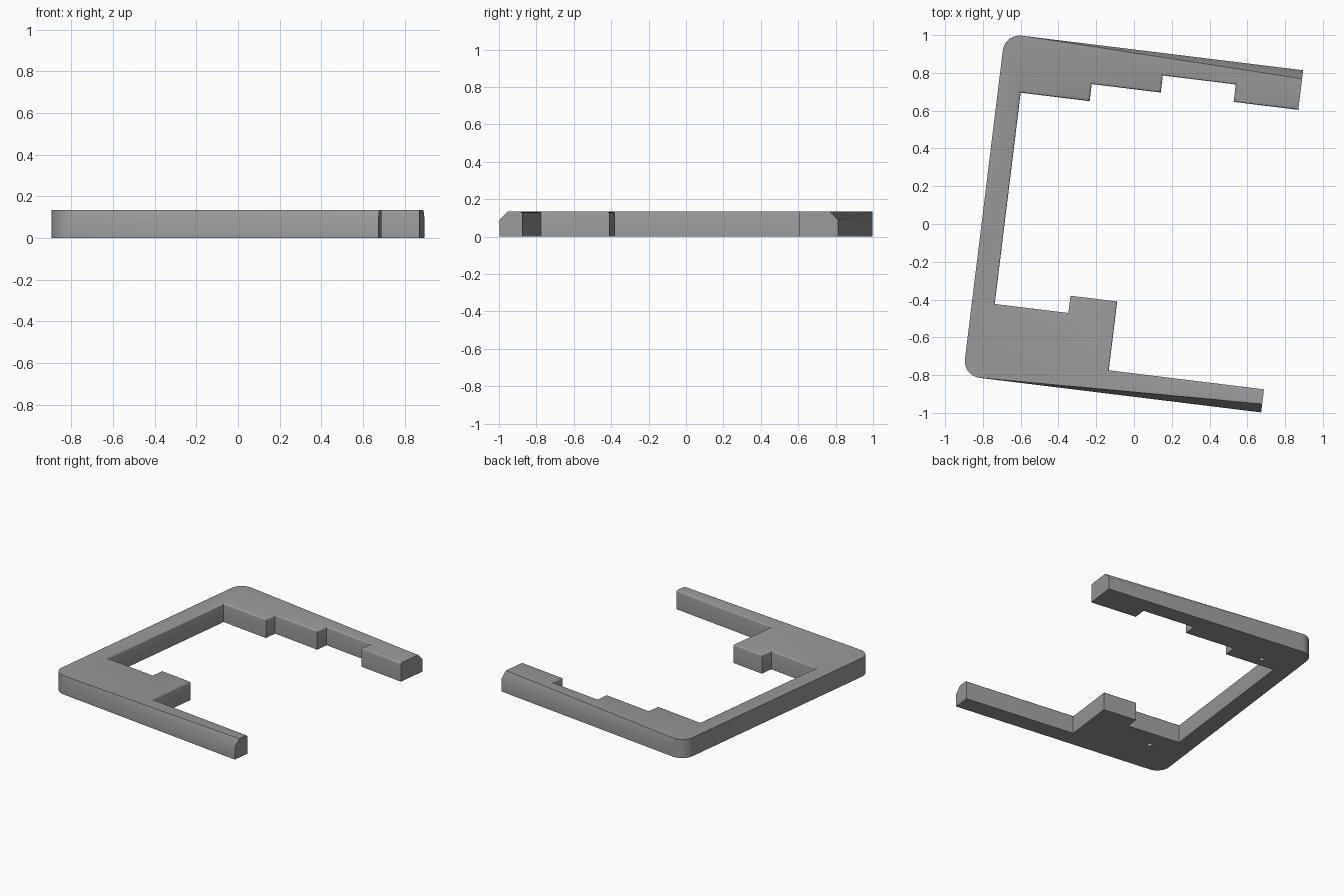
import bpy, bmesh, math
from mathutils import Matrix, Vector

if "Cube" in bpy.data.objects:
    bpy.data.objects.remove(bpy.data.objects["Cube"])

HEIGHT = 0.134
CHAMFER = 0.045
FILLET = 0.012
TILT = Matrix.Rotation(math.radians(-7), 4, 'Z')

grey = bpy.data.materials.new("grey")
grey.diffuse_color = (0.32, 0.32, 0.32, 1)
grey.use_nodes = True
grey.node_tree.nodes["Principled BSDF"].inputs["Base Color"].default_value = grey.diffuse_color

# Bracket outline in its own untilted frame: outer side first, then the stepped inner side
outer = [(0.786, 0.92), (-0.805, 0.92), (-0.805, -0.905), (0.786, -0.905)]
inner = [(0.786, -0.782), (-0.042, -0.782), (-0.042, -0.415), (-0.291, -0.415),
         (-0.291, -0.507), (-0.684, -0.507), (-0.684, 0.62), (-0.316, 0.62),
         (-0.316, 0.711), (0.052, 0.711), (0.052, 0.802), (0.441, 0.802),
         (0.441, 0.709), (0.786, 0.709)]

# Round the two outer corners
RADIUS = 0.09
def corner(cx, cy, start):
    return [(cx + RADIUS * math.cos(math.radians(start + 9 * i)),
             cy + RADIUS * math.sin(math.radians(start + 9 * i))) for i in range(11)]

outline = ([outer[0]] + corner(-0.805 + RADIUS, 0.92 - RADIUS, 90)
           + corner(-0.805 + RADIUS, -0.905 + RADIUS, 180) + [outer[3]])
n_outer = len(outline)
outline += inner
n = len(outline)

# Extruded bracket body
bm = bmesh.new()
low = [bm.verts.new((x, y, 0)) for x, y in outline]
high = [bm.verts.new((x, y, HEIGHT)) for x, y in outline]
bm.faces.new(low[::-1])
bm.faces.new(high)
for i in range(n):
    j = (i + 1) % n
    bm.faces.new((low[i], low[j], high[j], high[i]))

def top_edges(first, last):
    return [bm.edges.get((high[i], high[i + 1])) for i in range(first, last)]

# Wide chamfer on the outer rim, small fillet on the inner rim
rim, lip = top_edges(0, n_outer - 1), top_edges(n_outer, n - 1)
bmesh.ops.bevel(bm, geom=rim, offset=CHAMFER, offset_type='OFFSET', segments=1,
                affect='EDGES', clamp_overlap=False)
bmesh.ops.bevel(bm, geom=lip, offset=FILLET, offset_type='OFFSET', segments=3,
                profile=0.5, affect='EDGES', clamp_overlap=False)
bmesh.ops.recalc_face_normals(bm, faces=bm.faces)

# Tilt and centre
bmesh.ops.transform(bm, matrix=TILT, verts=bm.verts)
xs = [v.co.x for v in bm.verts]
ys = [v.co.y for v in bm.verts]
shift = Vector((-(min(xs) + max(xs)) / 2, -(min(ys) + max(ys)) / 2, 0))
bmesh.ops.translate(bm, vec=shift, verts=bm.verts)
mesh = bpy.data.meshes.new("bracket_frame")
bm.to_mesh(mesh)
bm.free()
mesh.materials.append(grey)
frame = bpy.data.objects.new("bracket_frame", mesh)
bpy.context.collection.objects.link(frame)

# Blind pin holes in the underside
for name, x, y in (("front_hole_cutter", -0.54, -0.637), ("back_hole_cutter", -0.545, 0.692)):
    centre = TILT @ Vector((x, y, 0)) + shift
    bpy.ops.mesh.primitive_cylinder_add(vertices=20, radius=0.016, depth=0.16, location=centre)
    cutter = bpy.context.object
    cutter.name = name
    cutter.data.materials.append(grey)
    cutter.hide_render = True
    cutter.display_type = 'WIRE'
    cut = frame.modifiers.new(name, 'BOOLEAN')
    cut.operation = 'DIFFERENCE'
    cut.solver = 'EXACT'
    cut.object = cutter

# Smooth curved corners, keep hard edges
bpy.ops.object.select_all(action='DESELECT')
frame.select_set(True)
bpy.context.view_layer.objects.active = frame
bpy.ops.object.shade_smooth_by_angle(angle=math.radians(32))
